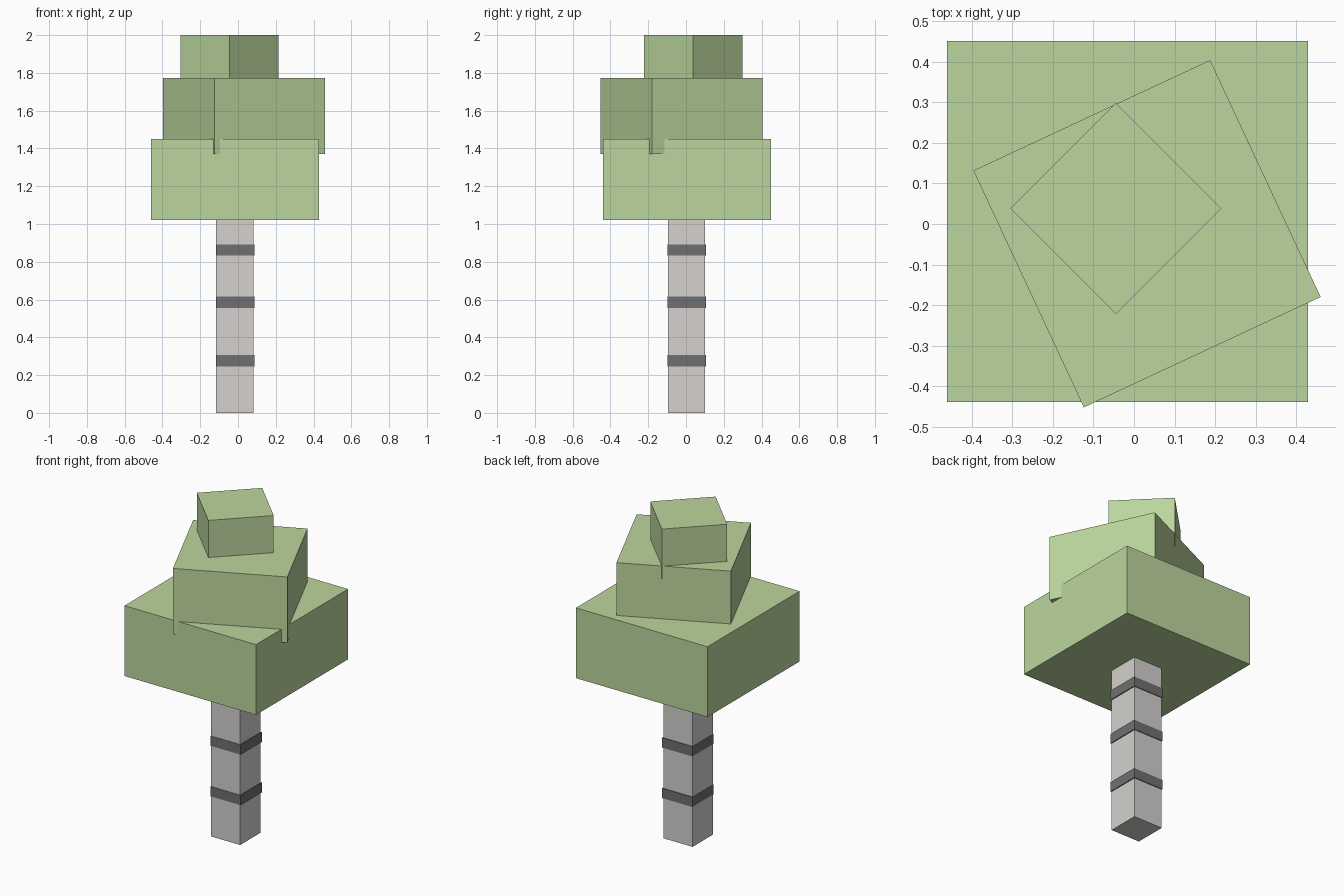
import bpy
from math import radians

default = bpy.data.objects.get("Cube")
if default:
    bpy.data.objects.remove(default, do_unlink=True)


def make_material(name, rgb):
    mat = bpy.data.materials.new(name)
    mat.use_nodes = True
    color = (*rgb, 1)
    mat.diffuse_color = color
    mat.node_tree.nodes["Principled BSDF"].inputs["Base Color"].default_value = color
    return mat


def block(name, center, width, bottom, top, mat, turn=0):
    """Square upright block between two heights, turned about z."""
    bpy.ops.mesh.primitive_cube_add(
        size=1,
        location=(*center, (bottom + top) / 2),
        rotation=(0, 0, radians(turn)),
    )
    obj = bpy.context.object
    obj.name = name
    obj.scale = (width, width, top - bottom)
    bpy.ops.object.transform_apply(location=False, rotation=False, scale=True)
    obj.data.materials.append(mat)
    return obj


leaf = make_material("leaf green", (0.50, 0.67, 0.34))
bark = make_material("pale bark", (0.66, 0.64, 0.62))
dark = make_material("dark bark", (0.16, 0.16, 0.165))

# Trunk with dark bands
block("trunk", (-0.017, 0.003), 0.197, 0, 1.1, bark)
for i, z in enumerate((0.276, 0.585, 0.862)):
    block(f"bark_band_{i + 1}", (-0.015, 0.004), 0.204, z - 0.03, z + 0.03, dark)

# Stacked foliage, each tier turned further
block("lower_foliage", (-0.016, 0.006), 0.89, 1.02, 1.45, leaf)
block("middle_foliage", (0.032, -0.024), 0.644, 1.37, 1.773, leaf, 25)
block("top_foliage", (-0.045, 0.038), 0.368, 1.695, 2, leaf, 45)
